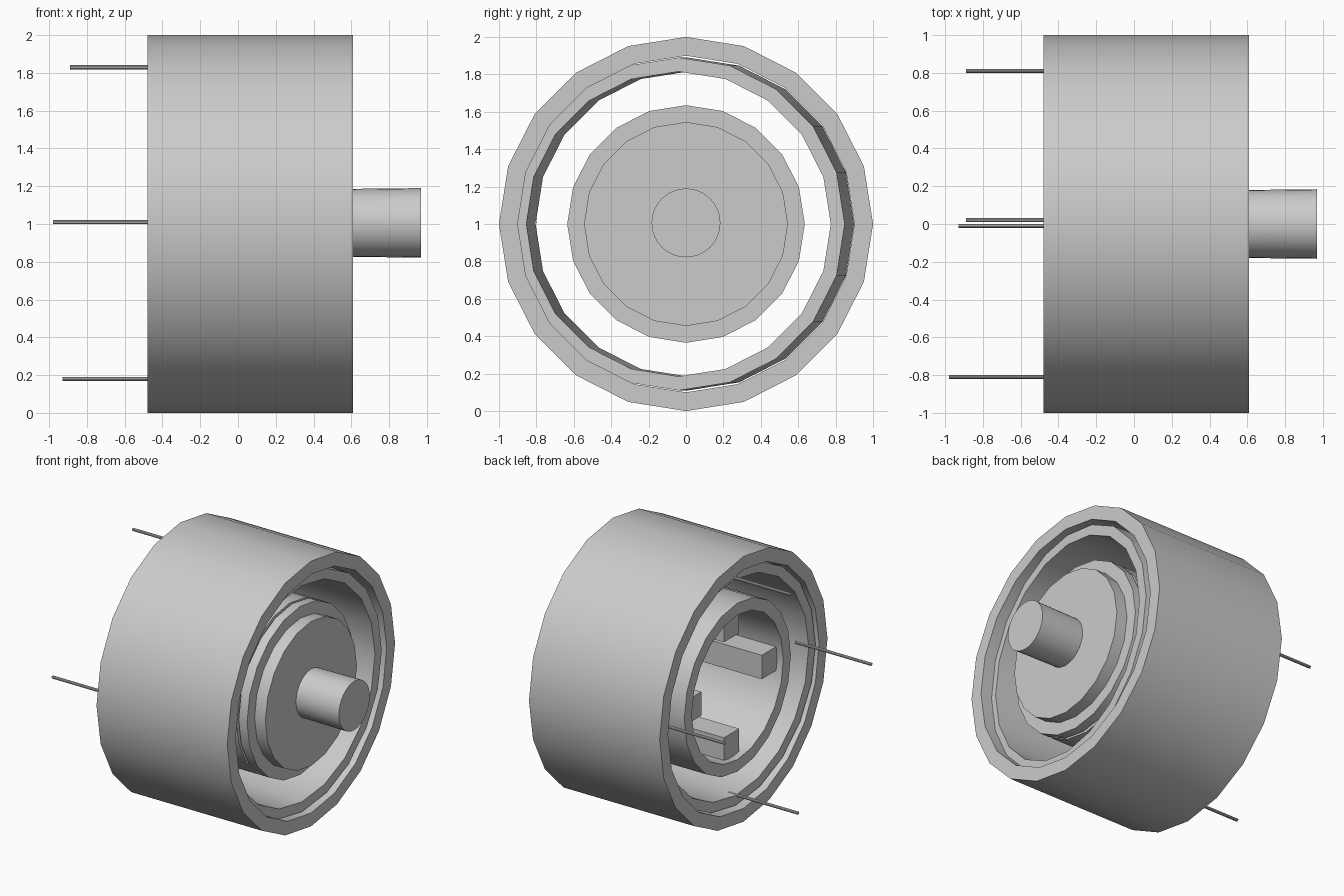
import bpy, bmesh, math
from mathutils import Matrix, Vector

cube = bpy.data.objects.get("Cube")
if cube:
    bpy.data.objects.remove(cube, do_unlink=True)

grey = bpy.data.materials.new("plain_grey")
grey.use_nodes = True
COLOUR = (0.6, 0.6, 0.6, 1)
grey.diffuse_color = COLOUR
grey.node_tree.nodes["Principled BSDF"].inputs["Base Color"].default_value = COLOUR


def finish(name, bm, smooth=True):
    bmesh.ops.recalc_face_normals(bm, faces=bm.faces)
    mesh = bpy.data.meshes.new(name)
    bm.to_mesh(mesh)
    bm.free()
    mesh.materials.append(grey)
    obj = bpy.data.objects.new(name, mesh)
    bpy.context.collection.objects.link(obj)
    if smooth:
        bpy.ops.object.select_all(action='DESELECT')
        obj.select_set(True)
        bpy.context.view_layer.objects.active = obj
        bpy.ops.object.shade_smooth_by_angle(angle=math.radians(30))
    return obj


def lathe(name, profile, closed, sides=20, y=0, z=1):
    """Spin (x, radius) points around the x axis; closed profiles make tubes."""
    bm = bmesh.new()
    rings = []
    for x, r in profile:
        ring = []
        for i in range(sides):
            a = math.tau * i / sides
            ring.append(bm.verts.new((x, y + r * math.sin(a), z + r * math.cos(a))))
        rings.append(ring)
    pairs = list(zip(rings, rings[1:]))
    if closed:
        pairs.append((rings[-1], rings[0]))
    else:
        bm.faces.new(rings[0])
        bm.faces.new(rings[-1])
    for a, b in pairs:
        for i in range(sides):
            j = (i + 1) % sides
            bm.faces.new((a[i], a[j], b[j], b[i]))
    return finish(name, bm)


def tube(name, x0, x1, outer, inner):
    return lathe(name, [(x0, outer), (x1, outer), (x1, inner), (x0, inner)], True)


def rod(name, x0, x1, r0, r1, sides=20, y=0, z=1):
    return lathe(name, [(x0, r0), (x1, r1)], False, sides, y, z)


# Outer housing
tube("outer_housing", -0.48, 0.61, 1.0, 0.9)

# Inner sleeve, leaning slightly within the housing
sleeve = tube("inner_sleeve", -0.49, 0.49, 0.89, 0.815)
pivot = Vector((0, 0, 1))
sleeve.data.transform(Matrix.Translation((0.07, -0.015, 1))
                      @ Matrix.Rotation(math.radians(-2.9), 4, 'Z')
                      @ Matrix.Translation(-pivot))

# Central drum, its front collar, cover disc and shaft
tube("drum", -0.43, 0.43, 0.635, 0.545)
tube("front_collar", 0.45, 0.52, 0.635, 0.54)
rod("cover_disc", 0.36, 0.61, 0.545, 0.545)
rod("shaft", 0.6, 0.97, 0.18, 0.184, 32, z=1.006)

# Four pole blocks around the inside of the drum
for i in range(4):
    a = math.pi / 2 * i
    bm = bmesh.new()
    bmesh.ops.create_cube(bm, size=1, matrix=Matrix.Translation(
        (0, 0.45 * math.sin(a), 1 + 0.45 * math.cos(a))) @ Matrix.Diagonal((0.76, 0.18, 0.18, 1)))
    finish(f"pole_block_{i + 1}", bm, smooth=False)

# Four thin pins at the open end
pins = {"top": (-0.89, 0.02, 1.83), "near": (-0.98, -0.81, 1.01),
        "bottom": (-0.93, -0.01, 0.18), "far": (-0.89, 0.81, 1.01)}
for side, (tip, y, z) in pins.items():
    rod(f"{side}_pin", tip, -0.35, 0.011, 0.011, 10, y, z)
